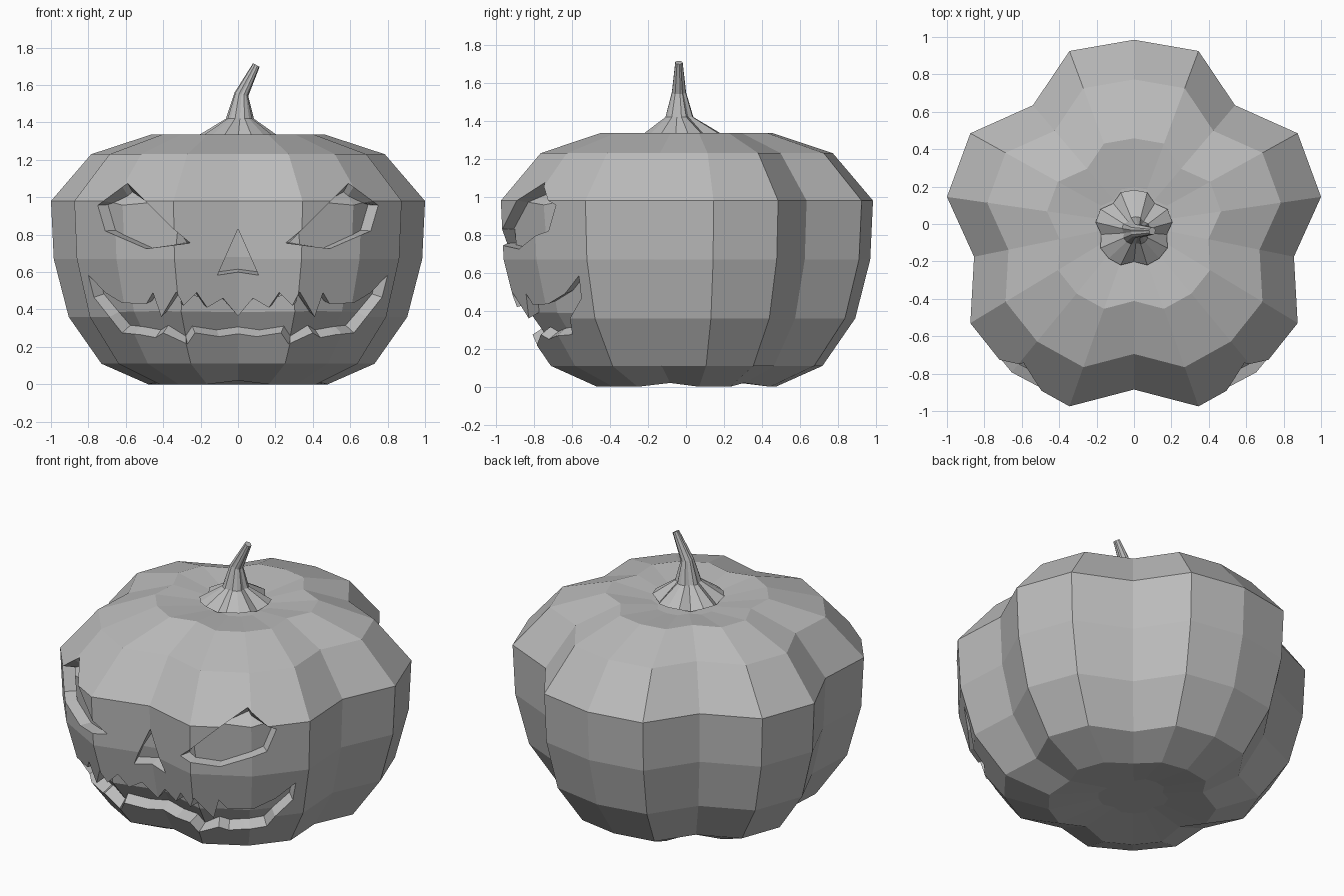
import bpy
import bmesh
from mathutils import Matrix, Vector

if "Cube" in bpy.data.objects:
    bpy.data.objects.remove(bpy.data.objects["Cube"])

GREY = (0.5, 0.5, 0.5, 1)
mat = bpy.data.materials.new("plain grey")
mat.use_nodes = True
mat.diffuse_color = GREY
mat.node_tree.nodes["Principled BSDF"].inputs["Base Color"].default_value = GREY

# Half of the lobed plan outline, back to front; the valleys lie between lobes
HALF = [(0, .985), (.345, .925), (.54, .635), (.875, .485), (1, .145),
        (.855, -.175), (.875, -.53), (.66, -.8), (.345, -.975), (0, -.885)]
PLAN = HALF + [(-x, y) for x, y in HALF[-2:0:-1]]
VALLEYS = {2, 5, 9, 13, 16}


def make_object(name, bm):
    mesh = bpy.data.meshes.new(name)
    bm.to_mesh(mesh)
    bm.free()
    mesh.materials.append(mat)
    obj = bpy.data.objects.new(name, mesh)
    bpy.context.collection.objects.link(obj)
    return obj


def lobed_loft(name, rings):
    """Skin rings of (scale, z, valley lift, centre x, centre y, tilt)."""
    bm = bmesh.new()
    loops = []
    for scale, z, lift, cx, cy, tilt in rings:
        turn = Matrix.Rotation(tilt, 3, 'Y')
        loops.append([bm.verts.new(
            turn @ Vector((x * scale, y * scale, lift if i in VALLEYS else 0))
            + Vector((cx, cy, z))) for i, (x, y) in enumerate(PLAN)])
    n = len(PLAN)
    for a, b in zip(loops, loops[1:]):
        for i in range(n):
            j = (i + 1) % n
            bm.faces.new((a[i], a[j], b[j], b[i]))
    # Close both ends with a fan
    for loop in (loops[0], loops[-1]):
        centre = sum((v.co for v in loop), Vector()) / n
        pole = bm.verts.new(centre)
        for i in range(n):
            bm.faces.new((loop[i], loop[(i + 1) % n], pole))
    bmesh.ops.recalc_face_normals(bm, faces=bm.faces)
    return make_object(name, bm)


# Pumpkin body
BODY = [(.2, .04, 0), (.48, 0, .02), (.73, .11, 0), (.905, .36, 0), (.985, .67, 0),
        (1, .98, 0), (.785, 1.23, 0), (.465, 1.335, 0), (.2, 1.305, 0)]
body = lobed_loft("pumpkin_body", [(s, z, l, 0, 0, 0) for s, z, l in BODY])

# Stem with a flared foot, bent to one side
lobed_loft("stem", [(.205, 1.335, -.025, 0, -.02, 0), (.075, 1.42, 0, .01, -.035, 0),
                    (.038, 1.55, 0, .018, -.037, .25), (.02, 1.707, 0, .098, -.037, .5)])

# Face outlines in x and z
EYE = [(-.59, 1.075), (-.75, .957), (-.71, .82), (-.49, .725), (-.255, .755), (-.345, .83)]
NOSE = [(0, .83), (-.11, .583), (0, .6), (.11, .583)]
LIPS = [(0, .365), (-.08, .46), (-.165, .41), (-.22, .49), (-.29, .42), (-.33, .495),
        (-.41, .36), (-.455, .49), (-.49, .43), (-.62, .435), (-.71, .49), (-.8, .585),
        (-.77, .465), (-.62, .275), (-.52, .265), (-.44, .25), (-.4, .275), (-.27, .215),
        (-.23, .275), (-.1, .255), (0, .27)]


def mirrored(points):
    return [(-x, z) for x, z in reversed(points)]


OUTLINES = [EYE, mirrored(EYE), NOSE, LIPS + mirrored(LIPS[1:-1])]
BACK = -.4
DEPTH = .07

# Cutter prisms running straight in from the front
bm = bmesh.new()
for outline in OUTLINES:
    face = bm.faces.new([bm.verts.new((x, -1.3, z)) for x, z in outline])
    ext = bmesh.ops.extrude_face_region(bm, geom=[face], use_keep_orig=True)
    for v in ext["geom"]:
        if isinstance(v, bmesh.types.BMVert):
            v.co.y = BACK
bmesh.ops.recalc_face_normals(bm, faces=bm.faces)
cutter = make_object("face_cutter", bm)
cutter.hide_render = True


def skin_after(operation):
    """Body skin outside or inside the outlines, without prism walls."""
    mod = body.modifiers.new("cut", 'BOOLEAN')
    mod.operation = operation
    mod.solver = 'EXACT'
    mod.object = cutter
    graph = bpy.context.evaluated_depsgraph_get()
    graph.update()
    mesh = bpy.data.meshes.new_from_object(body.evaluated_get(graph))
    body.modifiers.remove(mod)
    bm = bmesh.new()
    bm.from_mesh(mesh)
    bpy.data.meshes.remove(mesh)
    walls = {f for v in bm.verts if abs(v.co.y - BACK) < 1e-4 for f in v.link_faces}
    bmesh.ops.delete(bm, geom=list(walls), context='FACES')
    bm.normal_update()
    return bm


# Sink the cut-out patches into the body along their normals
patch = skin_after('INTERSECT')
sunk = {v: v.co - v.normal * DEPTH for v in patch.verts}
rim = [e for e in patch.edges if e.is_boundary]
wall_quads = []
for e in rim:
    loop = e.link_loops[0]
    a, b = loop.vert, loop.link_loop_next.vert
    wall_quads.append([a.co.copy(), b.co.copy(), sunk[b], sunk[a]])
for v, co in sunk.items():
    v.co = co
for quad in wall_quads:
    patch.faces.new([patch.verts.new(co) for co in quad])
recess = bpy.data.meshes.new("recess")
patch.to_mesh(recess)
patch.free()

# Join the recesses with the rest of the skin
skin = skin_after('DIFFERENCE')
skin.from_mesh(recess)
bpy.data.meshes.remove(recess)
bmesh.ops.remove_doubles(skin, verts=skin.verts, dist=.0005)
bmesh.ops.recalc_face_normals(skin, faces=skin.faces)
skin.to_mesh(body.data)
skin.free()
bpy.data.objects.remove(cutter)
